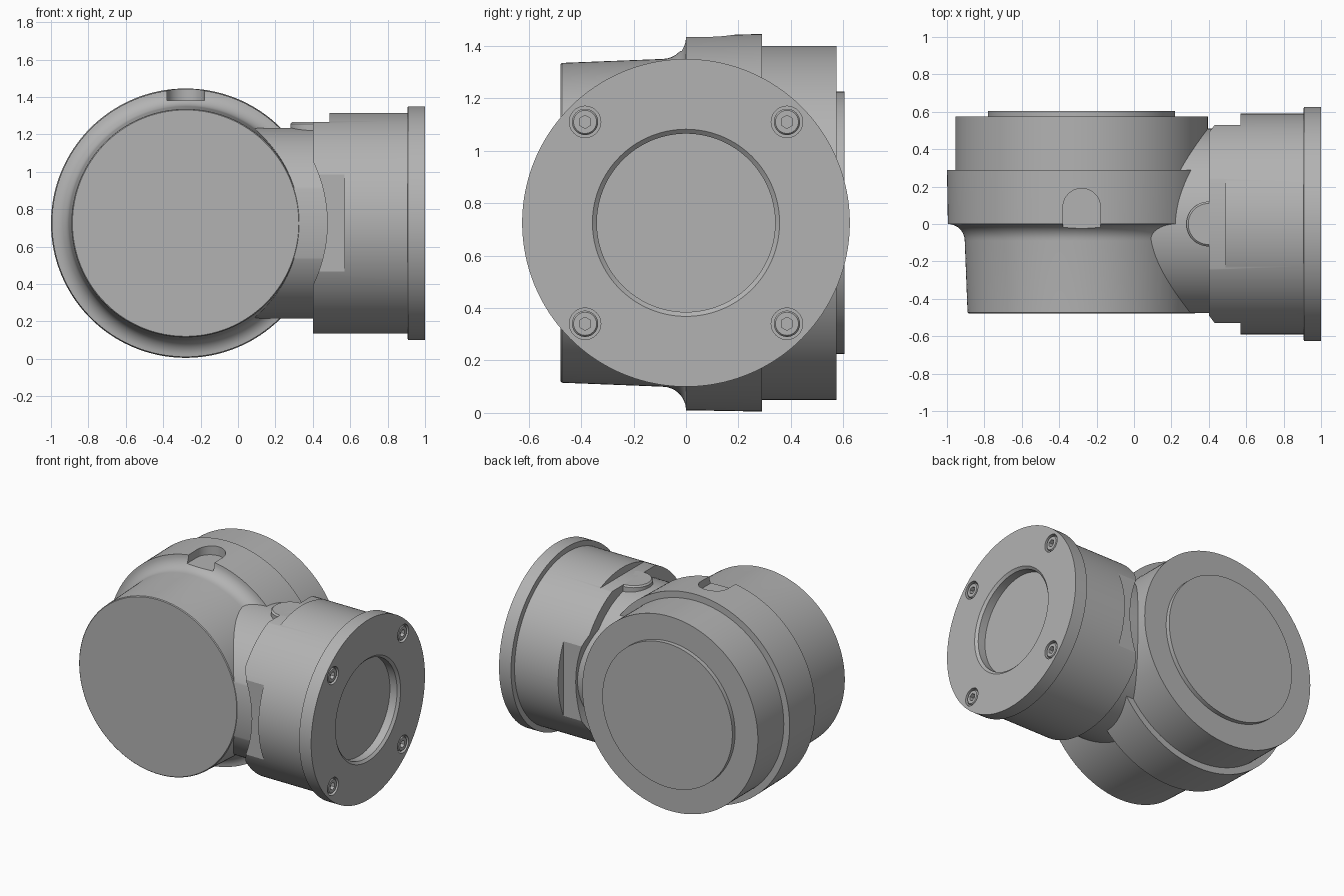
import bpy, bmesh, math
from mathutils import Matrix, Vector

cube = bpy.data.objects.get("Cube")
if cube:
    bpy.data.objects.remove(cube, do_unlink=True)

CX, CZ = -0.28, 0.725          # drum axis; the side housing shares its height
AXIS_Y = Matrix.Translation((CX, 0, CZ)) @ Matrix.Rotation(-math.pi / 2, 4, 'X')
AXIS_X = Matrix.Translation((0, 0, CZ)) @ Matrix.Rotation(math.pi / 2, 4, 'Y')

grey = bpy.data.materials.new("machined grey")
grey.use_nodes = True
colour = (0.45, 0.45, 0.45, 1)
grey.diffuse_color = colour
grey.node_tree.nodes["Principled BSDF"].inputs["Base Color"].default_value = colour


def finish(name, bm):
    bmesh.ops.recalc_face_normals(bm, faces=bm.faces)
    mesh = bpy.data.meshes.new(name)
    bm.to_mesh(mesh)
    bm.free()
    mesh.materials.append(grey)
    obj = bpy.data.objects.new(name, mesh)
    bpy.context.collection.objects.link(obj)
    return obj


def lathe(name, profile, matrix, sides=128):
    """Revolve (radius, height) points about local z, closing both ends."""
    bm = bmesh.new()
    rings = []
    for r, h in profile:
        rings.append([bm.verts.new(matrix @ Vector((r * math.cos(a), r * math.sin(a), h)))
                      for a in (2 * math.pi * i / sides for i in range(sides))])
    for low, high in zip(rings, rings[1:]):
        for i in range(sides):
            j = (i + 1) % sides
            bm.faces.new((low[i], low[j], high[j], high[i]))
    bm.faces.new(rings[0])
    bm.faces.new(rings[-1])
    return finish(name, bm)


def box(name, low, high):
    bm = bmesh.new()
    bmesh.ops.create_cube(bm, size=1)
    for v in bm.verts:
        v.co = [a + (b - a) * (c + 0.5) for a, b, c in zip(low, high, v.co)]
    return finish(name, bm)


def boolean(obj, others, operation='DIFFERENCE'):
    for other in others:
        mod = obj.modifiers.new(other.name, 'BOOLEAN')
        mod.operation, mod.solver, mod.object = operation, 'EXACT', other
        bpy.context.view_layer.objects.active = obj
        bpy.ops.object.modifier_apply(modifier=mod.name)
        bpy.data.objects.remove(other, do_unlink=True)


def smooth(obj):
    bpy.ops.object.select_all(action='DESELECT')
    obj.select_set(True)
    bpy.context.view_layer.objects.active = obj
    bpy.ops.object.shade_smooth_by_angle(angle=math.radians(25))


# Main drum: front barrel, concave fillet, collar, rear cap and cover plate
fillet = [(0.715 - 0.09 * math.cos(a), -0.09 + 0.09 * math.sin(a))
          for a in (math.pi / 2 * i / 8 for i in range(9))]
drum = lathe("main_drum", [(0.605, -0.478), (0.61, -0.473)] + fillet +
             [(0.72, 0.29), (0.675, 0.29), (0.675, 0.575),
              (0.5, 0.575), (0.5, 0.605)], AXIS_Y, 160)

# Round-ended notch in the top of the collar
notch = box("notch_cutter", (CX - 0.1, -0.2, 1.38), (CX + 0.1, 0.09, 1.6))
notch_end = lathe("notch_end_cutter", [(0.1, 1.38), (0.1, 1.6)],
                  Matrix.Translation((CX, 0.09, 0)), 48)
boolean(drum, [notch, notch_end])
smooth(drum)

# Neck joining the drum to the side housing, trimmed flush with the drum front
neck = lathe("neck", [(0.51, 0.0), (0.51, 0.6)], AXIS_X)
boolean(neck, [box("neck_trim", (-0.5, -1, 0), (1, -0.476, 1.5))])
smooth(neck)

# Side housing with a recessed end face
housing = lathe("side_housing",
                [(0.59, 0.40), (0.59, 0.905), (0.625, 0.908), (0.625, 1.0),
                 (0.357, 1.0), (0.34, 0.985), (0.34, 0.93)], AXIS_X, 160)

# Curved clearance round the drum and three flats on the inner end
cutters = [lathe("clearance_cutter", [(0.757, -0.8), (0.757, 0.8)], AXIS_Y, 160),
           box("top_flat", (0.3, -0.5, 1.265), (0.49, 0.5, 1.6))]
for s in (-1, 1):
    y = sorted((s * 0.53, s * 0.8))
    cutters.append(box("side_flat", (0.3, y[0], 0.3), (0.57, y[1], 1.15)))

# Counterbores for the four screws
corners = [(y, CZ + z) for y in (-0.385, 0.385) for z in (-0.385, 0.385)]
for y, z in corners:
    place = Matrix.Translation((0, y, z)) @ Matrix.Rotation(math.pi / 2, 4, 'Y')
    cutters.append(lathe("counterbore", [(0.06, 0.96), (0.06, 1.1)], place, 40))
boolean(housing, cutters)
smooth(housing)

# Socket-head screws with hexagonal recesses
for y, z in corners:
    place = Matrix.Translation((0, y, z)) @ Matrix.Rotation(math.pi / 2, 4, 'Y')
    screw = lathe("socket_screw", [(0.05, 0.95), (0.05, 0.99), (0.044, 0.997)], place, 40)
    boolean(screw, [lathe("hex_socket", [(0.025, 0.97), (0.025, 1.1)], place, 6)])
    smooth(screw)

# Small round boss on top of the neck
boss = lathe("top_boss", [(0.12, 1.15), (0.12, 1.255), (0.11, 1.265)],
             Matrix.Translation((0.40, 0, 0)), 64)
smooth(boss)
